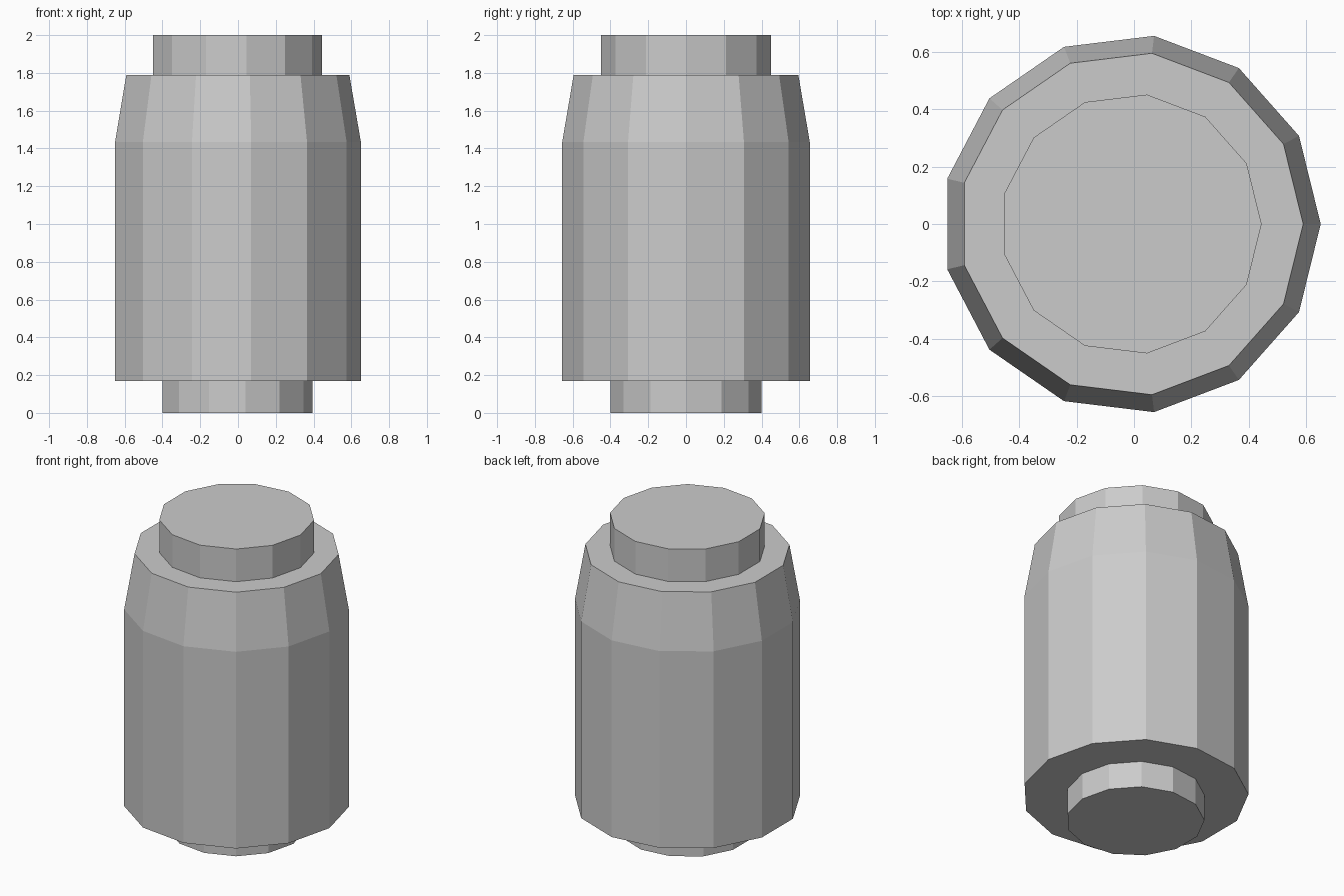
import bpy, bmesh
from math import cos, sin, tau

if "Cube" in bpy.data.objects:
    bpy.data.objects.remove(bpy.data.objects["Cube"])

SIDES = 13
OFFSET = -0.0096  # centres the odd-sided outline on x = 0


def lathe(name, profile):
    """Stack 13-sided rings from (radius, z) pairs and cap both ends."""
    bm = bmesh.new()
    rings = [[bm.verts.new((OFFSET + r * cos(tau * i / SIDES), r * sin(tau * i / SIDES), z))
              for i in range(SIDES)] for r, z in profile]
    for low, high in zip(rings, rings[1:]):
        for i in range(SIDES):
            j = (i + 1) % SIDES
            bm.faces.new((low[i], low[j], high[j], high[i]))
    bm.faces.new(rings[0][::-1])
    bm.faces.new(rings[-1])
    mesh = bpy.data.meshes.new(name)
    bm.to_mesh(mesh)
    bm.free()
    obj = bpy.data.objects.new(name, mesh)
    bpy.context.collection.objects.link(obj)
    return obj


# One continuous turned shell: foot, body, tapered shoulder, lid
lathe("canister", [
    (0.403, 0.0), (0.403, 0.17),
    (0.66, 0.17), (0.66, 1.435),
    (0.599, 1.79), (0.454, 1.79),
    (0.454, 2.0),
])
